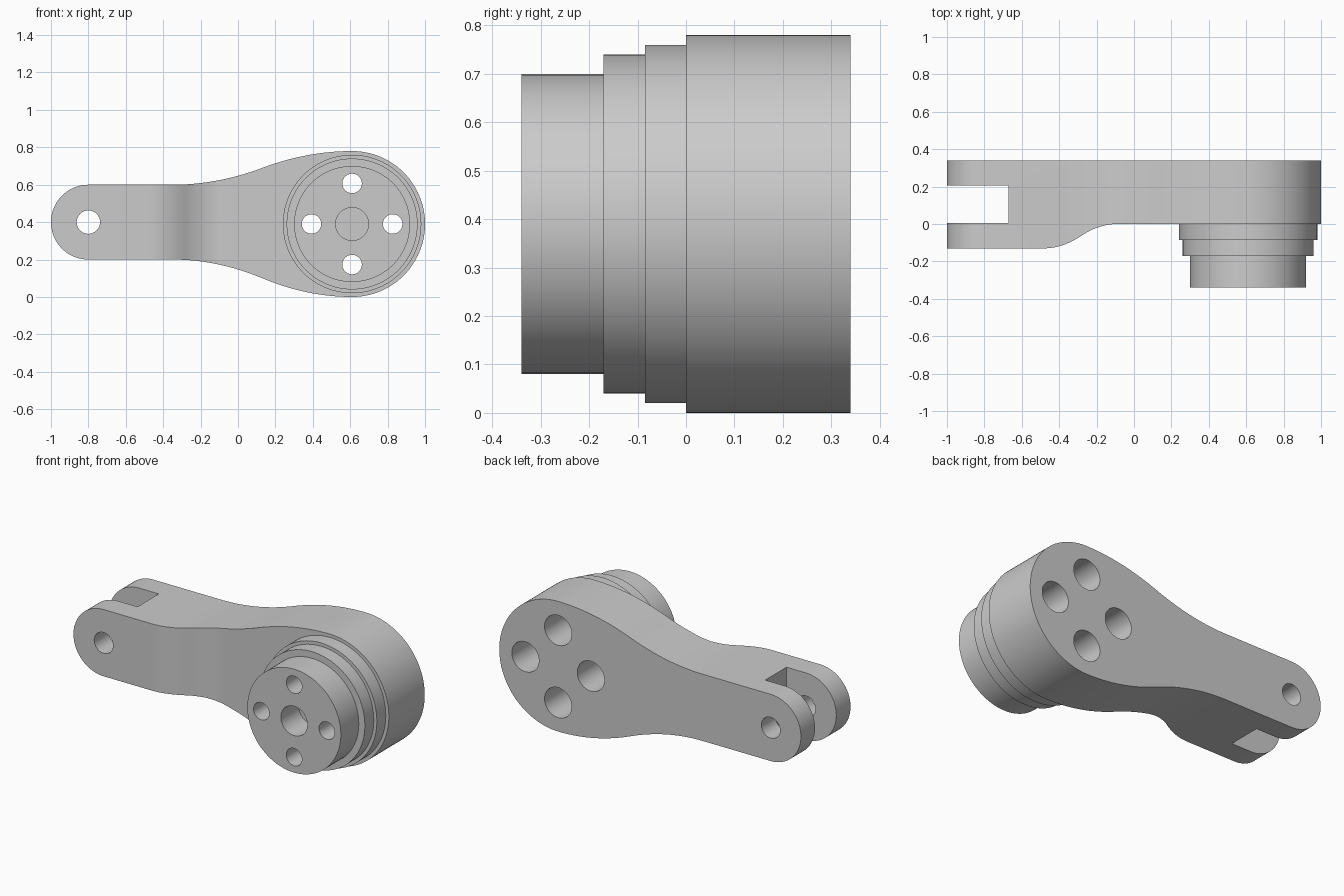
import bpy, bmesh, math
from mathutils import Vector

cube = bpy.data.objects.get("Cube")
if cube:
    bpy.data.objects.remove(cube, do_unlink=True)

metal = bpy.data.materials.new("light grey metal")
metal.use_nodes = True
grey = (0.6, 0.6, 0.6, 1)
metal.diffuse_color = grey
metal.node_tree.nodes["Principled BSDF"].inputs["Base Color"].default_value = grey

HUB_X, HUB_Z, HUB_R = 0.61, 0.39, 0.39
PIN_X, PIN_Z, PIN_R = -0.8, 0.4, 0.2


def prism(name, points, sweep):
    """Extrude a closed 3D outline along a vector."""
    bm = bmesh.new()
    face = bm.faces.new([bm.verts.new(p) for p in points])
    new = bmesh.ops.extrude_face_region(bm, geom=[face])["geom"]
    verts = [v for v in new if isinstance(v, bmesh.types.BMVert)]
    bmesh.ops.translate(bm, vec=sweep, verts=verts)
    bmesh.ops.recalc_face_normals(bm, faces=bm.faces)
    mesh = bpy.data.meshes.new(name)
    bm.to_mesh(mesh)
    bm.free()
    mesh.materials.append(metal)
    obj = bpy.data.objects.new(name, mesh)
    bpy.context.collection.objects.link(obj)
    return obj


def arc(cx, cz, r, start, end, steps):
    angles = [math.radians(start + (end - start) * i / steps) for i in range(steps + 1)]
    return [(cx + r * math.cos(a), cz + r * math.sin(a)) for a in angles]


def s_curve(a, b, steps=32):
    """Two tangent parabolas, flat at both ends."""
    pts = []
    for i in range(1, steps):
        t = i / steps
        s = 2 * t * t if t < 0.5 else 1 - 2 * (1 - t) ** 2
        pts.append((a[0] + (b[0] - a[0]) * t, a[1] + (b[1] - a[1]) * s))
    return pts


def cylinder(name, x, z, r, front, back, sides=48):
    ring = arc(x, z, r, 0, 360, sides)[:-1]
    return prism(name, [(px, front, pz) for px, pz in ring], Vector((0, back - front, 0)))


def combine(target, other, operation):
    mod = target.modifiers.new(operation.lower(), "BOOLEAN")
    mod.operation, mod.solver, mod.object = operation, "EXACT", other
    bpy.context.view_layer.objects.active = target
    bpy.ops.object.modifier_apply(modifier=mod.name)
    bpy.data.objects.remove(other, do_unlink=True)


# Arm silhouette: wide hub end, narrow pin end, flowing neck between
neck = -0.35
outline = arc(HUB_X, HUB_Z, HUB_R, -90, 90, 64)
outline += s_curve((HUB_X, HUB_Z + HUB_R), (neck, PIN_Z + PIN_R))
outline += [(neck, PIN_Z + PIN_R)] + arc(PIN_X, PIN_Z, PIN_R, 90, 270, 40)
outline += [(neck, PIN_Z - PIN_R)]
outline += s_curve((neck, PIN_Z - PIN_R), (HUB_X, HUB_Z - HUB_R))
arm = prism("linkage_arm", [(x, -0.25, z) for x, z in outline], Vector((0, 0.7, 0)))

# Plan section: stepped front face and the fork slot
plan = [(-1.1, -0.13), (-0.48, -0.13)]
plan += s_curve((-0.48, -0.13), (-0.09, 0))
plan += [(-0.09, 0), (1.1, 0), (1.1, 0.34), (-1.1, 0.34),
         (-1.1, 0.207), (-0.67, 0.207), (-0.67, 0.005), (-1.1, 0.005)]
section = prism("plan_section", [(x, y, -0.1) for x, y in plan], Vector((0, 0, 1)))
combine(arm, section, "INTERSECT")

# Stepped hub on the front
for r, front, back in ((0.37, -0.085, 0.03), (0.35, -0.17, -0.05), (0.31, -0.34, -0.12)):
    combine(arm, cylinder("hub_step", HUB_X, HUB_Z, r, front, back, 96), "UNION")

# Bolt holes with wide bores from the back
for i in range(4):
    a = i * math.pi / 2
    x, z = HUB_X + 0.217 * math.cos(a), HUB_Z + 0.217 * math.sin(a)
    combine(arm, cylinder("bolt_hole", x, z, 0.052, -0.5, 0.1), "DIFFERENCE")
    combine(arm, cylinder("bolt_bore", x, z, 0.09, 0.01, 0.5), "DIFFERENCE")

# Blind centre socket and the fork pin hole
combine(arm, cylinder("centre_socket", HUB_X, HUB_Z, 0.088, -0.5, -0.17), "DIFFERENCE")
combine(arm, cylinder("pin_hole", PIN_X, PIN_Z, 0.0625, -0.5, 0.5), "DIFFERENCE")

bpy.ops.object.select_all(action="DESELECT")
arm.select_set(True)
bpy.context.view_layer.objects.active = arm
bpy.ops.object.shade_smooth_by_angle(angle=math.radians(30))
